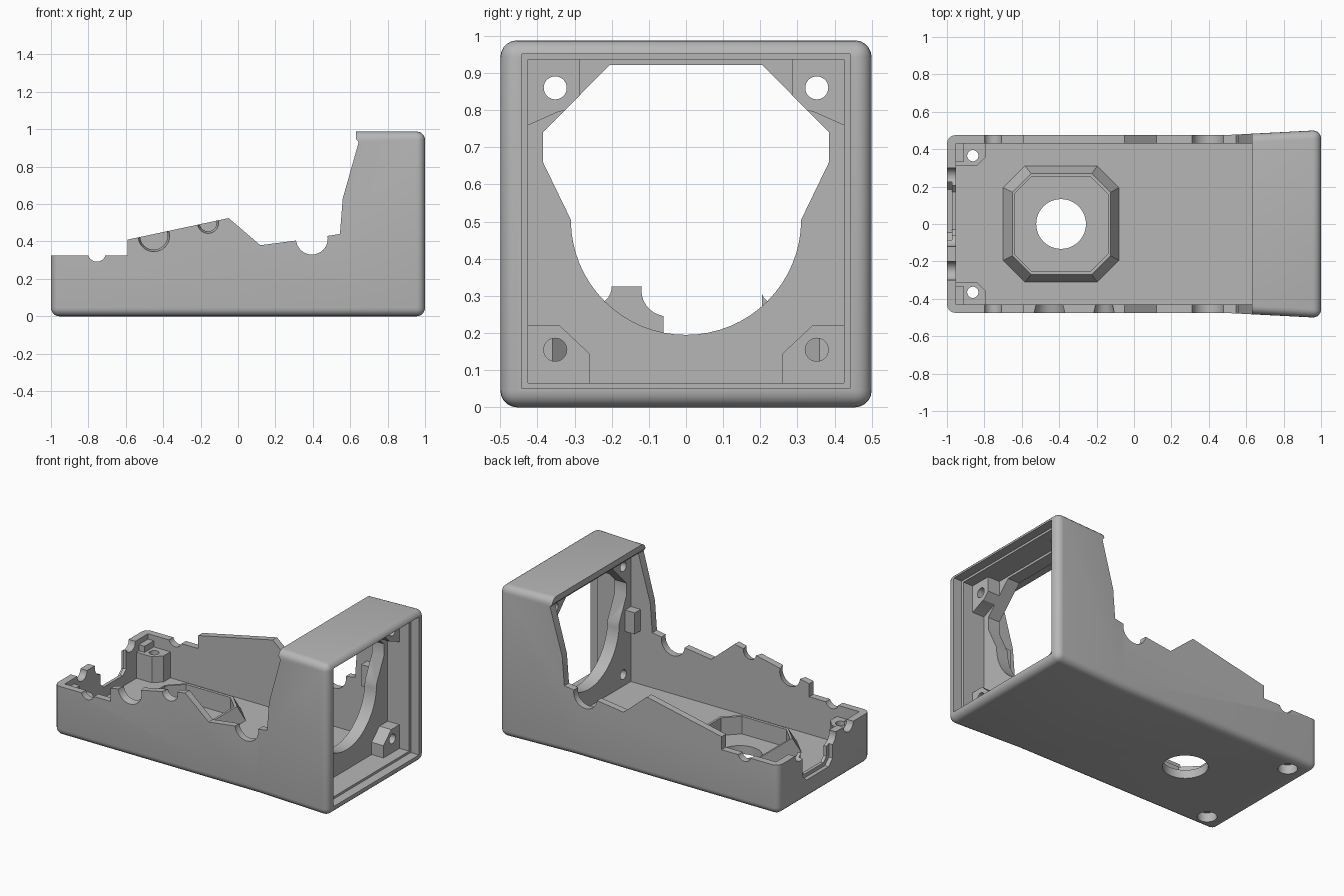
import bpy, bmesh, math

cube = bpy.data.objects.get("Cube")
if cube:
    bpy.data.objects.remove(cube, do_unlink=True)

grey = bpy.data.materials.new("plain_grey")
grey.use_nodes = True
COLOUR = (0.47, 0.47, 0.47, 1)
grey.diffuse_color = COLOUR
grey.node_tree.nodes["Principled BSDF"].inputs["Base Color"].default_value = COLOUR


def prism(name, outline, axis, a, b, end_outline=None):
    """Solid between two outlines lying at a and b along an axis."""
    place = {"x": lambda u, v, w: (w, u, v),
             "y": lambda u, v, w: (u, w, v),
             "z": lambda u, v, w: (u, v, w)}[axis]
    bm = bmesh.new()
    low = [bm.verts.new(place(u, v, a)) for u, v in outline]
    high = [bm.verts.new(place(u, v, b)) for u, v in (end_outline or outline)]
    bm.faces.new(low)
    bm.faces.new(high)
    n = len(low)
    for i in range(n):
        j = (i + 1) % n
        bm.faces.new((low[i], low[j], high[j], high[i]))
    bmesh.ops.recalc_face_normals(bm, faces=bm.faces)
    mesh = bpy.data.meshes.new(name)
    bm.to_mesh(mesh)
    bm.free()
    mesh.materials.append(grey)
    ob = bpy.data.objects.new(name, mesh)
    bpy.context.collection.objects.link(ob)
    return ob


def rect(u0, u1, v0, v1):
    return [(u0, v0), (u1, v0), (u1, v1), (u0, v1)]


def octagon(u0, u1, v, c):
    return [(u0 + c, -v), (u1 - c, -v), (u1, c - v), (u1, v - c),
            (u1 - c, v), (u0 + c, v), (u0, v - c), (u0, c - v)]


def arc(u, v, r, start=0, end=360, n=32):
    full = end - start == 360
    return [(u + r * math.cos(math.radians(start + (end - start) * i / n)),
             v + r * math.sin(math.radians(start + (end - start) * i / n)))
            for i in range(n if full else n + 1)]


def mirrored(outline, s):
    return [(u * s, v) for u, v in outline]


def apply(ob, mod):
    bpy.context.view_layer.objects.active = ob
    bpy.ops.object.modifier_apply(modifier=mod.name)


def combine(tool, operation):
    tool.hide_render = True
    mod = housing.modifiers.new(operation.lower(), "BOOLEAN")
    mod.operation = operation
    mod.solver = "EXACT"
    mod.object = tool
    apply(housing, mod)
    bpy.data.objects.remove(tool, do_unlink=True)


def cut(*args):
    combine(prism("cutter", *args), "DIFFERENCE")


def add(*args):
    combine(prism("addition", *args), "UNION")


# Outer block, flaring slightly towards the tall end, with rounded edges
plan = [(-1, -0.475), (0.48, -0.475), (1, -0.502), (1, 0.502), (0.48, 0.475), (-1, 0.475)]
housing = prism("housing", plan, "z", 0, 0.988)
bevel = housing.modifiers.new("round", "BEVEL")
bevel.width = 0.045
bevel.segments = 5
bevel.limit_method = "ANGLE"
bevel.angle_limit = math.radians(30)
apply(housing, bevel)

# Stepped upper edge of the side walls
cut([(-1.1, 0.325), (-0.59, 0.325), (-0.59, 0.41), (-0.05, 0.525), (0.12, 0.38),
     (0.31, 0.405), (0.48, 0.43), (0.545, 0.44), (0.56, 0.63), (0.645, 0.93),
     (0.63, 0.95), (0.63, 1.1), (-1.1, 1.1)], "y", -0.7, 0.7)

# Tray cavity, tall end cavity and its shallow lip
cut(rect(-0.43, 0.43, 0.08, 0.935), "x", -0.952, 0.70)
cut(rect(-0.425, 0.425, 0.065, 0.937), "x", 0.785, 1.1)
cut(rect(-0.442, 0.442, 0.05, 0.951), "x", 0.94, 1.1)

# Raised octagonal collar with a pocket and a round hole
add(octagon(-0.71, -0.07, 0.32, 0.12), "z", 0.06, 0.17,
    octagon(-0.65, -0.125, 0.27, 0.1))
cut(octagon(-0.64, -0.14, 0.25, 0.09), "z", 0.055, 0.3)
cut(arc(-0.39, 0, 0.133, 0, 360, 48), "z", -0.1, 0.3)

LOWER_BOSS = [(0.435, 0.055), (0.26, 0.055), (0.26, 0.145), (0.34, 0.22), (0.435, 0.22)]
UPPER_BOSS = [(0.435, 0.945), (0.285, 0.945), (0.285, 0.81), (0.345, 0.795), (0.435, 0.755)]
for s in (-1, 1):
    # Screw posts in the tray, with a small lug and a countersunk hole
    post = [(-0.97, 0.45), (-0.97, 0.31), (-0.84, 0.31), (-0.79, 0.36), (-0.79, 0.45)]
    add([(x, y * s) for x, y in post], "z", 0.06, 0.25)
    add([(x, y * s) for x, y in rect(-0.965, -0.91, 0.335, 0.44)], "z", 0.2, 0.29)
    cut(arc(-0.862, 0.365 * s, 0.03), "z", -0.1, 0.4)
    cut(arc(-0.862, 0.365 * s, 0.058), "z", -0.1, 0.06)
    # Corner bosses in the tall end
    add(mirrored(LOWER_BOSS, s), "x", 0.74, 0.87)
    add(mirrored(UPPER_BOSS, s), "x", 0.74, 0.87)
    # Lugs behind the panel
    add(mirrored(rect(0.37, 0.445, 0.43, 0.57), s), "x", 0.63, 0.74)

# Panel opening: round below, angular above
cut(arc(0, 0.505, 0.31, 180, 360) + [(0.385, 0.66), (0.385, 0.74), (0.205, 0.922),
    (-0.205, 0.922), (-0.385, 0.74), (-0.385, 0.66)], "x", 0.60, 0.90)
for s in (-1, 1):
    for z in (0.155, 0.86):
        cut(arc(0.352 * s, z, 0.031), "x", 0.6, 0.95)

# Cable notches through both side walls
cut(arc(-0.755, 0.34, 0.048), "y", -0.7, 0.7)
cut(arc(0.395, 0.415, 0.085), "y", -0.7, 0.7)

# Flared notches in the front wall only
for x, z, r in ((-0.45, 0.43, 0.07), (-0.16, 0.5, 0.042)):
    cut(arc(x, z, r + 0.016), "y", -0.48, -0.415, arc(x, z, r))

# End wall: two round notches, a deep slot and a wider outer recess
for y in (-0.25, 0.25):
    cut(arc(y, 0.325, 0.05), "x", -1.1, -0.94)
cut(arc(-0.05, 0.315, 0.07), "x", -1.1, -0.94)
cut([(-0.06, 0.18), (-0.03, 0.15), (0.17, 0.15), (0.205, 0.18), (0.205, 0.4), (-0.06, 0.4)],
    "x", -1.1, -0.94)
cut([(-0.085, 0.165), (-0.045, 0.125), (0.185, 0.125), (0.225, 0.165), (0.225, 0.4),
     (-0.085, 0.4)], "x", -1.1, -0.973)

# Smooth rounded edges, crisp elsewhere
bpy.ops.object.select_all(action="DESELECT")
housing.select_set(True)
bpy.context.view_layer.objects.active = housing
bpy.ops.object.shade_smooth_by_angle(angle=math.radians(28))
